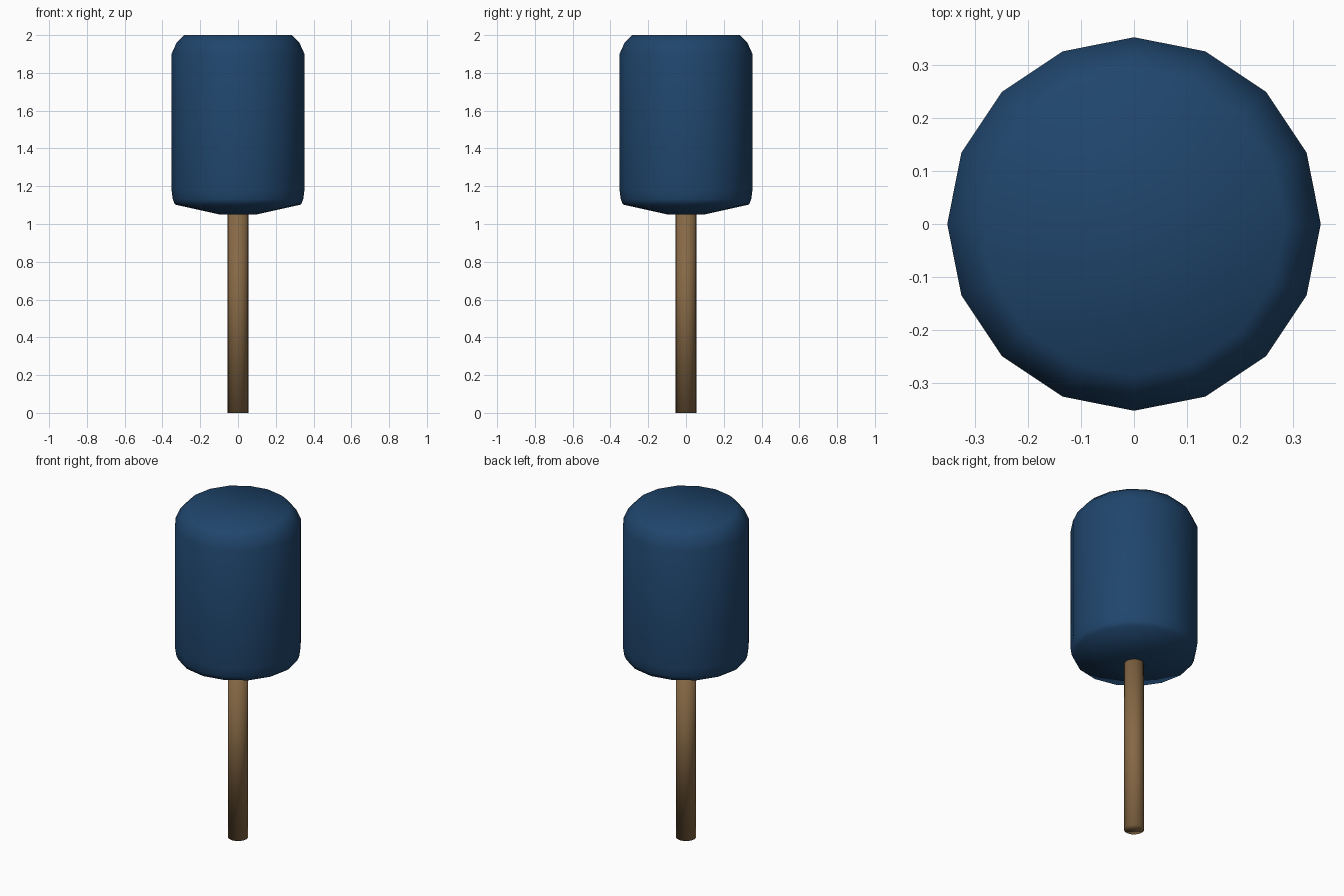
import bpy, bmesh, math

if "Cube" in bpy.data.objects:
    bpy.data.objects.remove(bpy.data.objects["Cube"])


def lathe(name, profile, sides, color):
    """Closed solid from (radius, z) rings, capped at both ends, fully smooth."""
    bm = bmesh.new()
    rings = []
    for r, z in profile:
        rings.append([bm.verts.new((r * math.cos(2 * math.pi * i / sides),
                                    r * math.sin(2 * math.pi * i / sides), z))
                      for i in range(sides)])
    for a, b in zip(rings, rings[1:]):
        for i in range(sides):
            j = (i + 1) % sides
            bm.faces.new((a[i], a[j], b[j], b[i]))
    bm.faces.new(rings[0][::-1])
    bm.faces.new(rings[-1])
    for f in bm.faces:
        f.smooth = True
    me = bpy.data.meshes.new(name)
    bm.to_mesh(me)
    bm.free()
    mat = bpy.data.materials.new(name + "_color")
    mat.diffuse_color = color
    mat.use_nodes = True
    mat.node_tree.nodes["Principled BSDF"].inputs["Base Color"].default_value = mat.diffuse_color
    me.materials.append(mat)
    ob = bpy.data.objects.new(name, me)
    bpy.context.collection.objects.link(ob)
    return ob


# Wooden stick, its top tucked into the head
lathe("stick", [(0.056, 0), (0.056, 1.1)], 16, (0.24, 0.14, 0.06, 1))

# Blue head with rounded rim and shallow conical underside
lathe("head", [(0.095, 1.05), (0.334, 1.103), (0.345, 1.13), (0.352, 1.18),
               (0.352, 1.9), (0.325, 1.96), (0.285, 2.0)],
      16, (0.014, 0.06, 0.15, 1))
